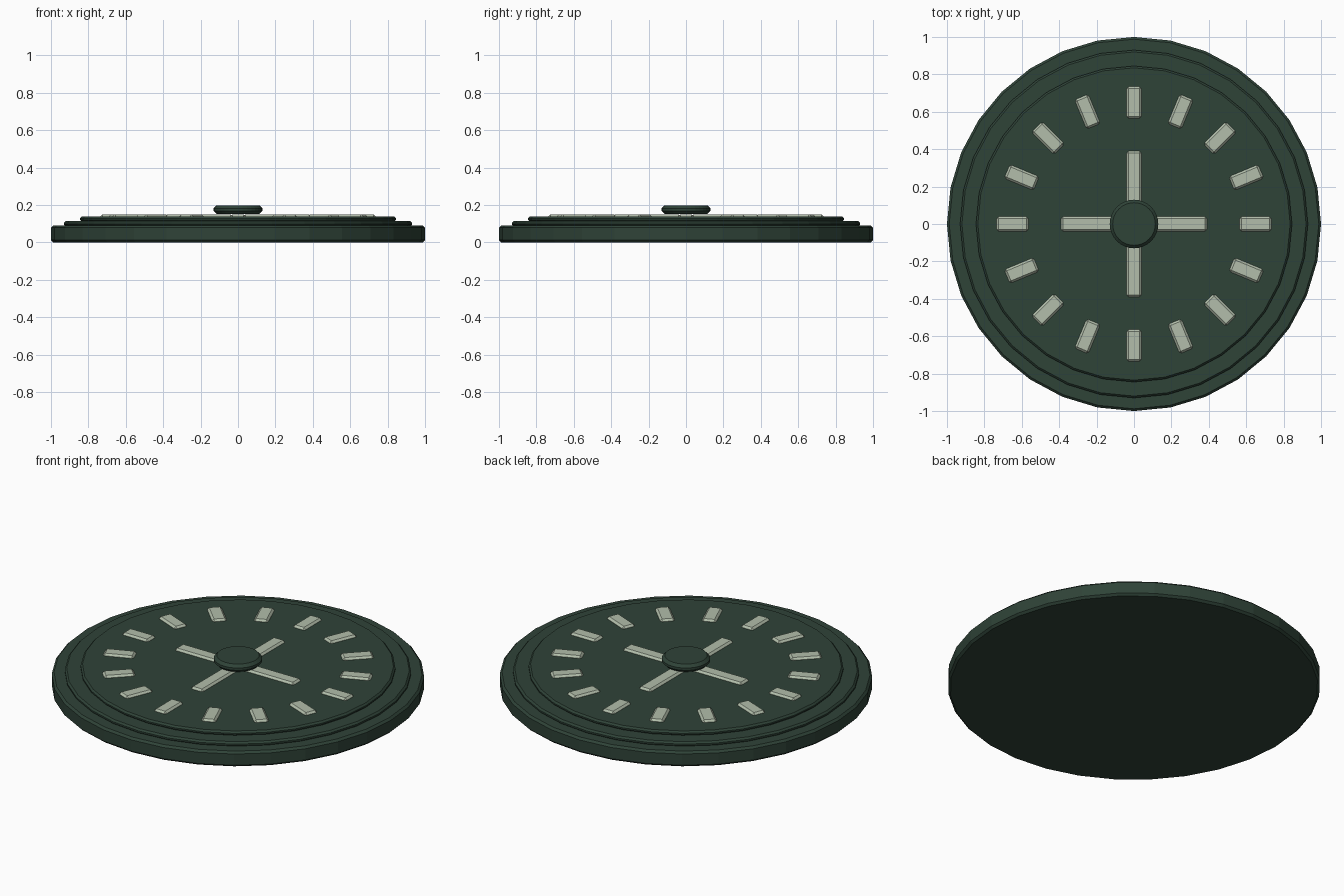
import bpy, bmesh, math
from mathutils import Matrix

if "Cube" in bpy.data.objects:
    bpy.data.objects.remove(bpy.data.objects["Cube"])

def material(name, rgb):
    m = bpy.data.materials.new(name)
    m.diffuse_color = (*rgb, 1)
    m.use_nodes = True
    m.node_tree.nodes["Principled BSDF"].inputs["Base Color"].default_value = m.diffuse_color
    return m

dark_green = material("dark_green", (0.028, 0.056, 0.039))
pale_sage = material("pale_sage", (0.445, 0.515, 0.405))

def add_object(name, bm, mat):
    mesh = bpy.data.meshes.new(name)
    bm.to_mesh(mesh)
    bm.free()
    mesh.materials.append(mat)
    ob = bpy.data.objects.new(name, mesh)
    bpy.context.collection.objects.link(ob)
    return ob

def bevel(ob, width):
    mod = ob.modifiers.new("edge_bevel", 'BEVEL')
    mod.width = width
    mod.segments = 1
    mod.limit_method = 'ANGLE'
    mod.angle_limit = math.radians(40)

def disc(name, radius, z0, z1, chamfer, sides=32):
    bm = bmesh.new()
    bmesh.ops.create_cone(bm, cap_ends=True, segments=sides, radius1=radius, radius2=radius,
                          depth=z1 - z0, matrix=Matrix.Translation((0, 0, (z0 + z1) / 2)))
    bevel(add_object(name, bm, dark_green), chamfer)

def bar(name, r0, r1, width, z0, z1, angle):
    # Radial block between two radii, turned about the dial centre
    bm = bmesh.new()
    place = (Matrix.Rotation(angle, 4, 'Z')
             @ Matrix.Translation(((r0 + r1) / 2, 0, (z0 + z1) / 2))
             @ Matrix.Diagonal((r1 - r0, width, z1 - z0, 1)))
    bmesh.ops.create_cube(bm, size=1, matrix=place)
    bevel(add_object(name, bm, pale_sage), 0.011)

# Stepped round body
disc("base_disc", 1.0, 0.0, 0.09, 0.012)
disc("middle_step", 0.93, 0.085, 0.114, 0.01)
disc("dial_plate", 0.845, 0.11, 0.138, 0.01)

# Sixteen hour-style markers around the dial
for i in range(16):
    bar(f"marker_{i + 1}", 0.565, 0.735, 0.08, 0.125, 0.15, i * math.tau / 16)

# Four arms of the central cross
for i in range(4):
    bar(f"cross_arm_{i + 1}", 0.03, 0.39, 0.08, 0.125, 0.15, i * math.tau / 4)

# Central hub cap resting on the cross
disc("hub_cap", 0.13, 0.152, 0.198, 0.016)
